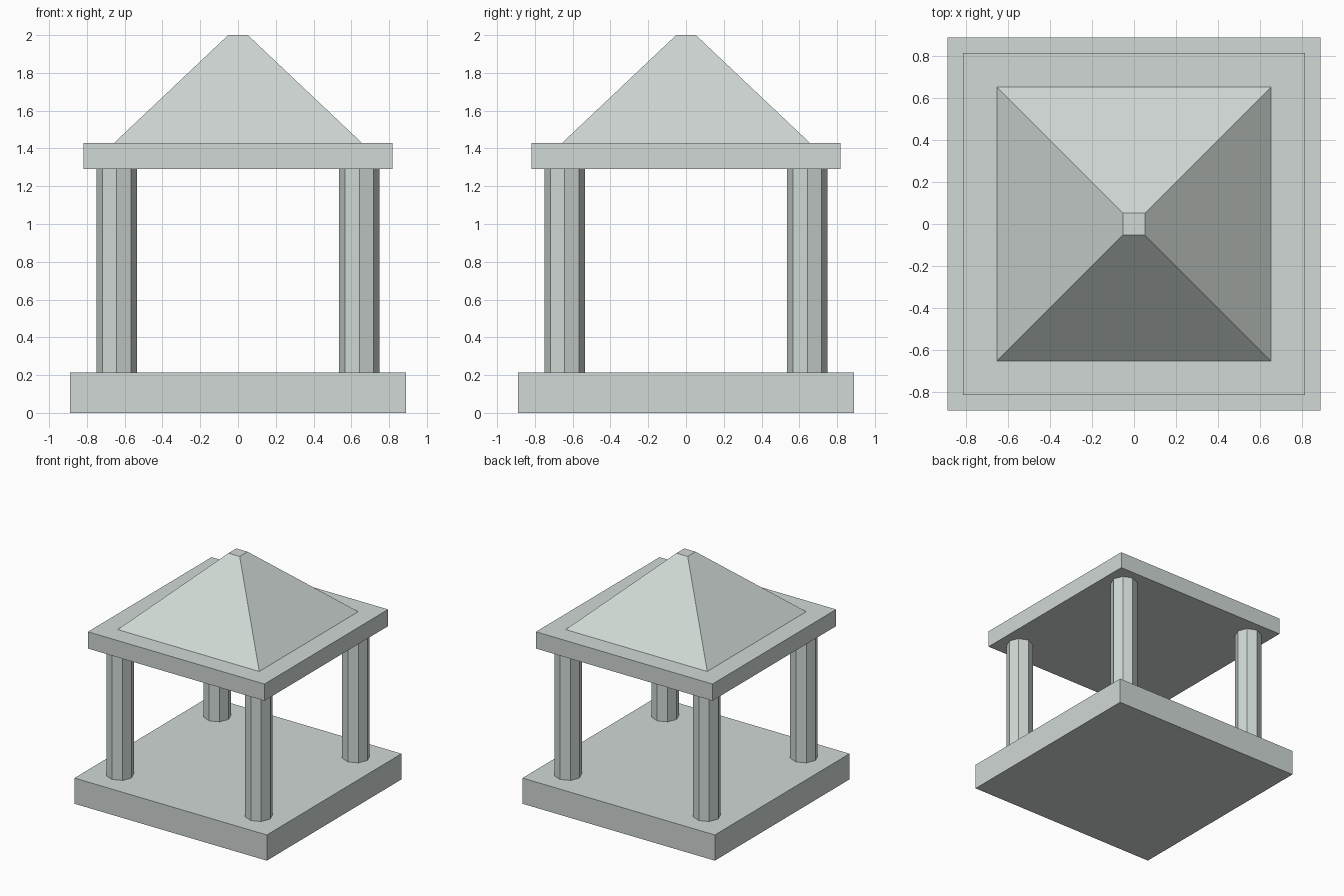
import bpy, math

if "Cube" in bpy.data.objects:
    bpy.data.objects.remove(bpy.data.objects["Cube"])

stone = bpy.data.materials.new("pale grey stone")
stone.diffuse_color = (0.63, 0.69, 0.66, 1)
stone.use_nodes = True
stone.node_tree.nodes["Principled BSDF"].inputs["Base Color"].default_value = stone.diffuse_color


def prism(name, sides, r_low, r_high, z0, z1, x=0, y=0, turn=0):
    """Upright prism or frustum from z0 to z1."""
    bpy.ops.mesh.primitive_cone_add(vertices=sides, radius1=r_low, radius2=r_high,
                                    depth=z1 - z0, location=(x, y, (z0 + z1) / 2),
                                    rotation=(0, 0, turn))
    ob = bpy.context.object
    ob.name = name
    ob.data.materials.append(stone)
    return ob


def square(name, half_low, half_high, z0, z1):
    """Square block given by its half widths."""
    k = math.sqrt(2)
    return prism(name, 4, half_low * k, half_high * k, z0, z1, turn=math.pi / 4)


BASE_TOP, SLAB_LOW, SLAB_TOP = 0.215, 1.29, 1.43

# Plinth, roof slab and truncated pyramid roof
square("base_plinth", 0.89, 0.89, 0, BASE_TOP)
square("roof_slab", 0.817, 0.817, SLAB_LOW, SLAB_TOP)
square("pyramid_roof", 0.655, 0.052, SLAB_TOP, 2.0)

# Four octagonal corner columns
for side, sx in (("left", -1), ("right", 1)):
    for end, sy in (("front", -1), ("back", 1)):
        prism(f"{end}_{side}_column", 8, 0.106, 0.106, BASE_TOP, SLAB_LOW,
              sx * 0.642, sy * 0.642)
